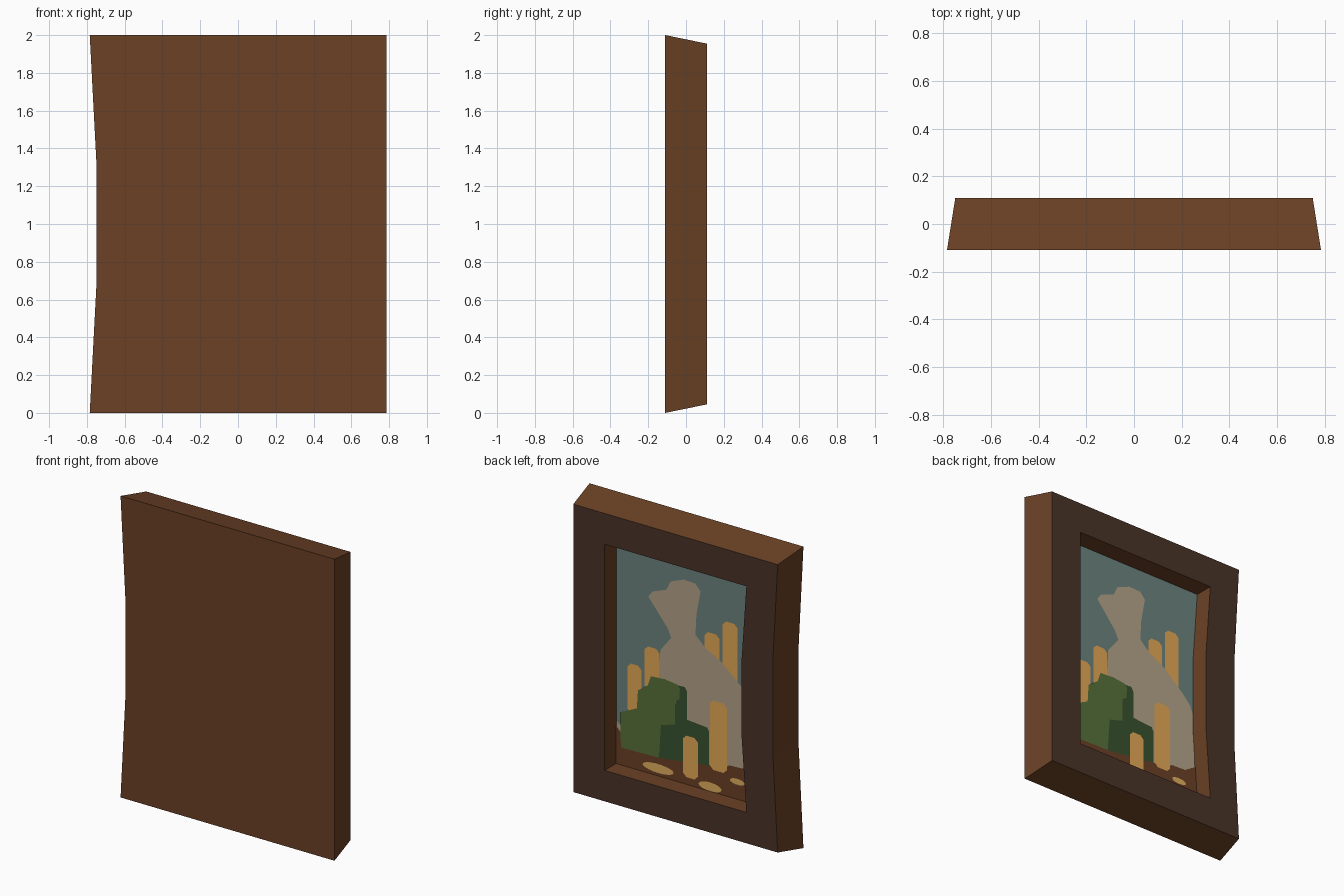
import bpy, bmesh, math

if "Cube" in bpy.data.objects:
    bpy.data.objects.remove(bpy.data.objects["Cube"])


def material(name, rgb):
    lin = [((c / 255 + 0.055) / 1.055) ** 2.4 for c in rgb]
    m = bpy.data.materials.new(name)
    m.diffuse_color = (*lin, 1)
    m.use_nodes = True
    m.node_tree.nodes["Principled BSDF"].inputs["Base Color"].default_value = m.diffuse_color
    return m


wood = material("brown_wood", (107, 65, 37))
rim = material("dark_rim", (73, 51, 40))
sky = material("teal_sky", (108, 132, 128))
stone = material("grey_stone", (182, 164, 138))
orange = material("orange", (230, 170, 86))
leaf = material("leaf_green", (88, 114, 58))
shade = material("dark_green", (57, 83, 48))
gold = material("pale_gold", (226, 176, 96))


def make_object(name, bm, mats):
    me = bpy.data.meshes.new(name)
    bm.to_mesh(me)
    bm.free()
    for m in mats:
        me.materials.append(m)
    ob = bpy.data.objects.new(name, me)
    bpy.context.collection.objects.link(ob)
    return ob


# Picture frame: four rectangular loops, with the -x side bowed inward
bm = bmesh.new()
BOW = 0.035


def loop(y, w, z0, z1):
    h = (z1 - z0) / 3
    pts = [(w, z0), (w, z1), (-w, z1), (-w + BOW, z1 - h),
           (-w + BOW, z0 + h), (-w, z0)]
    return [bm.verts.new((x, y, z)) for x, z in pts]


loops = [loop(-0.11, 0.785, 0.0, 2.0), loop(0.11, 0.75, 0.045, 1.955),
         loop(0.11, 0.52, 0.25, 1.75), loop(-0.015, 0.52, 0.25, 1.75)]
bm.faces.new(loops[0])
for k, mat in enumerate((0, 1, 0)):
    a, b = loops[k], loops[k + 1]
    for i in range(6):
        j = (i + 1) % 6
        bm.faces.new((a[i], a[j], b[j], b[i])).material_index = mat
bm.faces.new(loops[3]).material_index = 2
bmesh.ops.recalc_face_normals(bm, faces=bm.faces[:])
make_object("picture_frame", bm, [wood, rim, sky])


# Painted shapes: flat cut-outs stacked in shallow layers facing +y
def painted(name, layer, mat, *outlines):
    bm = bmesh.new()
    y = -0.015 + 0.0015 * layer
    for pts in outlines:
        f = bm.faces.new([bm.verts.new((x, y, z)) for x, z in pts])
        f.normal_update()
        if f.normal.y < 0:
            f.normal_flip()
    make_object(name, bm, [mat])


def column(x0, x1, z0, z1, c=0.025):
    return [(x0 + c, z0), (x0, z0 + c), (x0, z1 - c), (x0 + c, z1),
            (x1 - c, z1), (x1, z1 - c), (x1, z0 + c), (x1 - c, z0)]


def oval(x, z, rx, rz, n=14):
    return [(x + rx * math.cos(2 * math.pi * i / n),
             z + rz * math.sin(2 * math.pi * i / n)) for i in range(n)]


# Floor and far columns
painted("far_columns", 1, orange,
        column(0.336, 0.439, 0.61, 0.94), column(0.204, 0.314, 0.8, 1.087),
        column(-0.237, -0.127, 1.0, 1.30), column(-0.37, -0.26, 0.98, 1.406))

# Large grey figure of stone, plus a low mound at the edge
painted("stone_shape", 2, stone,
        [(0.285, 1.419), (0.255, 1.461), (0.152, 1.501), (0.123, 1.563),
         (0.027, 1.601), (-0.061, 1.598), (-0.098, 1.555), (-0.068, 1.393),
         (-0.061, 1.258), (-0.134, 1.191), (-0.252, 1.129), (-0.4, 1.002),
         (-0.46, 0.94), (-0.495, 0.85), (-0.495, 0.4), (0.2, 0.4),
         (0.21, 0.88), (0.196, 1.09), (0.116, 1.191), (0.145, 1.25),
         (0.226, 1.349)],
        [(0.52, 0.535), (0.52, 0.45), (0.45, 0.45), (0.48, 0.51)])
painted("floor", 3, wood,
        [(0.52, 0.25), (0.52, 0.5), (0.47, 0.45), (-0.25, 0.42),
         (-0.312, 0.46), (-0.42, 0.465), (-0.5, 0.515), (-0.52, 0.51), (-0.52, 0.25)])

# Bushes
painted("bush_shadow", 4, shade,
        [(0.07, 0.89), (0.015, 0.893), (-0.002, 0.866), (-0.002, 0.68),
         (-0.15, 0.668), (-0.164, 0.64), (-0.164, 0.42), (0.22, 0.37),
         (0.21, 0.6), (0.1, 0.64)])
painted("bush", 5, leaf,
        [(0.358, 0.78), (0.285, 0.833), (0.263, 0.899), (0.16, 0.906),
         (0.07, 0.895), (0.05, 0.87), (0.055, 0.80), (0.086, 0.78),
         (0.086, 0.625), (0.189, 0.595), (0.204, 0.374), (0.483, 0.367),
         (0.49, 0.598), (0.366, 0.658)])

# Near columns and ground spots
painted("near_columns", 6, orange,
        column(-0.296, -0.171, 0.4, 0.86), column(-0.083, 0.027, 0.3, 0.575))
painted("ground_spots", 4, gold, oval(0.211, 0.3, 0.115, 0.03),
        oval(-0.171, 0.28, 0.085, 0.03), oval(-0.37, 0.367, 0.055, 0.02))
